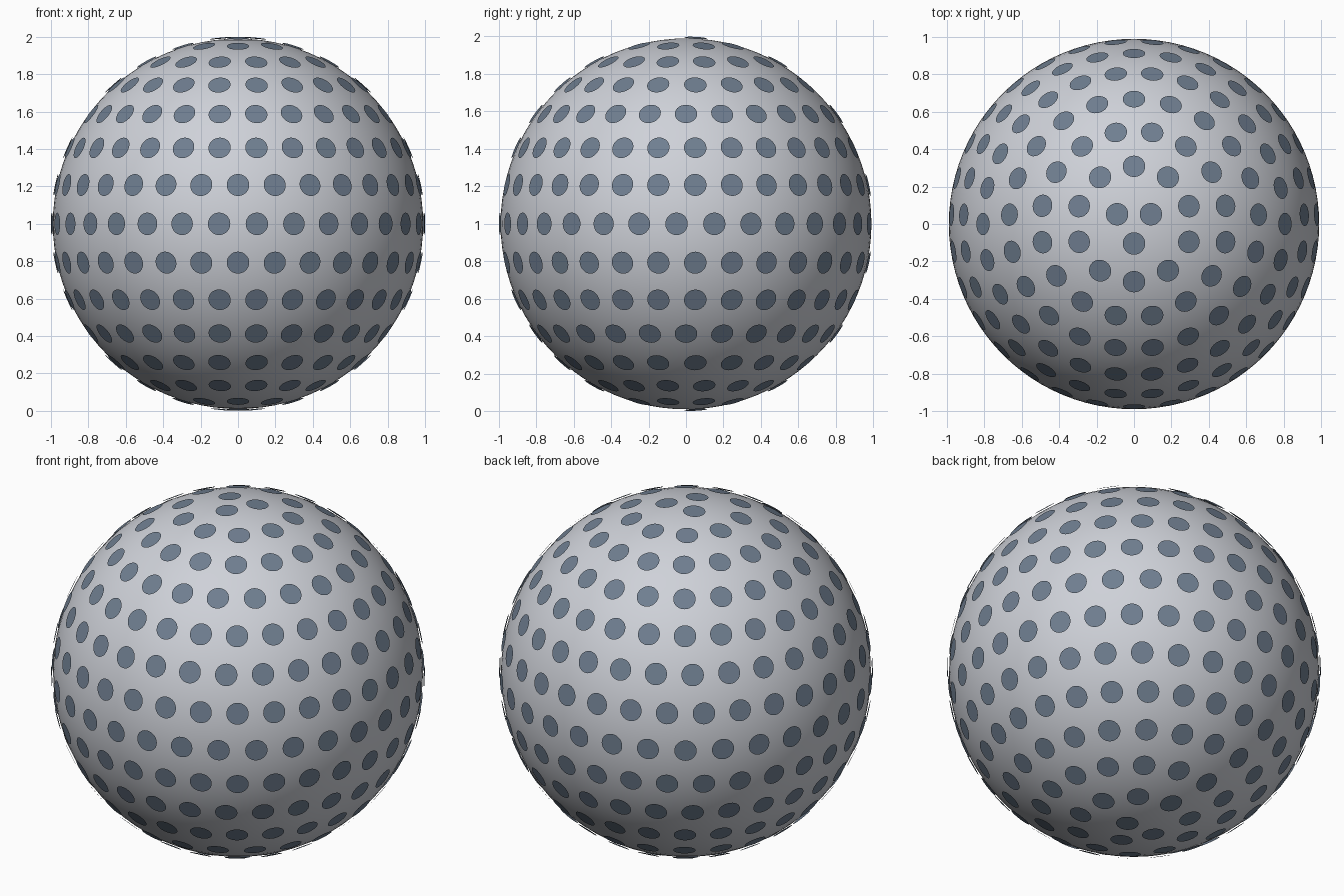
import bpy, bmesh
from math import pi, sin, cos, radians
from mathutils import Vector, Matrix

if "Cube" in bpy.data.objects:
    bpy.data.objects.remove(bpy.data.objects["Cube"])

CENTRE = Vector((0, 0, 1))
BALL_R, DOT_DIST, DOT_R = 0.99, 0.998, 0.06


def material(name, rgb):
    m = bpy.data.materials.new(name)
    m.diffuse_color = (*rgb, 1)
    m.use_nodes = True
    m.node_tree.nodes["Principled BSDF"].inputs["Base Color"].default_value = m.diffuse_color
    return m


# Smooth ball
bpy.ops.mesh.primitive_uv_sphere_add(segments=96, ring_count=48, radius=BALL_R, location=CENTRE)
ball = bpy.context.object
ball.name = "ball"
bpy.ops.object.shade_smooth()
ball.data.materials.append(material("pale_grey", (0.62, 0.64, 0.69)))

# Flat round dots floating just above the ball, in rings 12 degrees apart;
# every other ring is shifted by half a step
half = [3, 10, 16, 21, 26, 29, 31]
counts = half + [31] + half[::-1]
bm = bmesh.new()
for i, n in enumerate(counts):
    lat = radians(84 - 12 * i)
    shift = 0.5 if i % 2 == 0 else 0.0
    for k in range(n):
        a = pi / 2 + 2 * pi * (k + shift) / n
        normal = Vector((cos(lat) * cos(a), cos(lat) * sin(a), sin(lat)))
        turn = normal.to_track_quat('Z', 'Y').to_matrix().to_4x4()
        place = Matrix.Translation(CENTRE + normal * DOT_DIST) @ turn
        bmesh.ops.create_circle(bm, cap_ends=True, segments=28, radius=DOT_R, matrix=place)
mesh = bpy.data.meshes.new("dots")
bm.to_mesh(mesh)
bm.free()
dots = bpy.data.objects.new("dots", mesh)
bpy.context.collection.objects.link(dots)
mesh.materials.append(material("dark_navy", (0.16, 0.21, 0.28)))
